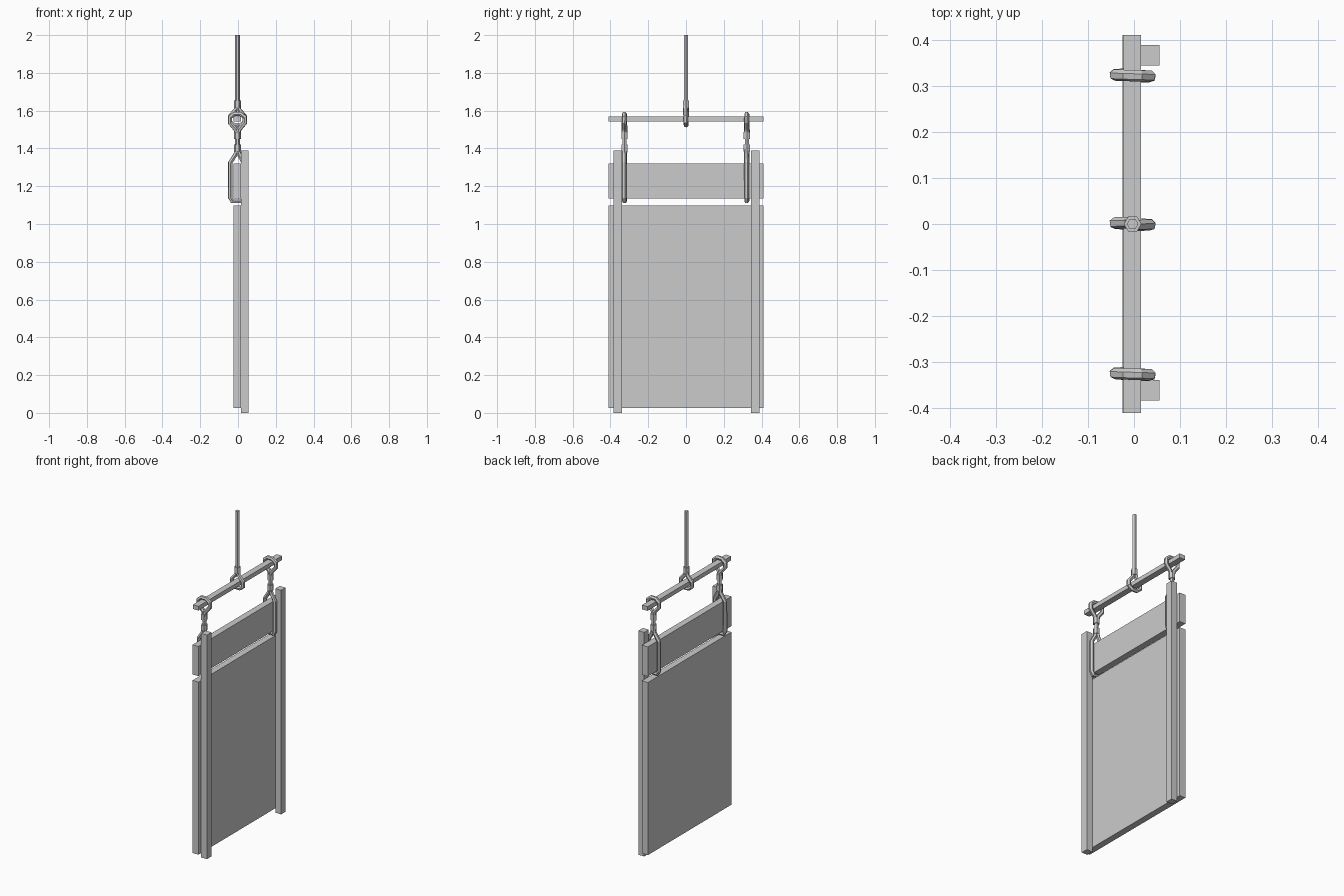
import bpy

if "Cube" in bpy.data.objects:
    bpy.data.objects.remove(bpy.data.objects["Cube"])


def box(name, x, y, z):
    bpy.ops.mesh.primitive_cube_add(
        size=1, location=[(a + b) / 2 for a, b in (x, y, z)])
    ob = bpy.context.object
    ob.name = name
    ob.scale = [b - a for a, b in (x, y, z)]
    bpy.ops.object.transform_apply(location=False, rotation=False, scale=True)
    return ob


def rope(name, points, radius=0.0125, closed=False):
    # six-sided faceted tube along a polyline
    cu = bpy.data.curves.new(name, 'CURVE')
    cu.dimensions = '3D'
    cu.bevel_depth = radius
    cu.bevel_resolution = 1
    cu.use_fill_caps = True
    sp = cu.splines.new('POLY')
    sp.points.add(len(points) - 1)
    for p, co in zip(sp.points, points):
        p.co = (*co, 1)
    sp.use_cyclic_u = closed
    sp.use_smooth = False
    ob = bpy.data.objects.new(name, cu)
    bpy.context.collection.objects.link(ob)
    return ob


def loop(name, y, profile, lean=0.004):
    # the two strands pass each other with a small sideways lean
    n = len(profile) - 1
    pts = [(x, y + lean * (1 - 2 * i / n), z) for i, (x, z) in enumerate(profile)]
    return rope(name, pts)


def sleeve(name, y, z0, z1):
    return rope(name, [(-0.003, y, z0), (-0.003, y, z1)], 0.019)


# boards
BOARD_X = (-0.025, 0.015)
box("main_panel", BOARD_X, (-0.41, 0.41), (0.027, 1.098))
box("top_plank", BOARD_X, (-0.41, 0.41), (1.135, 1.319))
box("spreader_bar", (-0.023, 0.015), (-0.41, 0.41), (1.542, 1.568))

# upright battens
for side, (y0, y1) in (("left", (-0.383, -0.339)), ("right", (0.344, 0.388))):
    box("batten_" + side, (0.015, 0.055), (y0, y1), (0.0, 1.39))

# central hanging rope with a loop under the bar
rope("hanging_rope", [(-0.003, 0, 1.63), (-0.003, 0, 2.0)])
sleeve("hanging_sleeve", 0, 1.615, 1.653)
loop("hanging_loop", 0, [
    (-0.005, 1.63), (-0.012, 1.605), (-0.042, 1.57), (-0.042, 1.54),
    (-0.02, 1.523), (0.014, 1.523), (0.036, 1.54), (0.036, 1.57),
    (0.006, 1.605), (-0.001, 1.63)])

# side ropes: loop over the bar, short link, loop around the plank
for side, y in (("left", -0.326), ("right", 0.322)):
    loop("bar_loop_" + side, y, [
        (-0.005, 1.475), (-0.012, 1.50), (-0.042, 1.535), (-0.042, 1.565),
        (-0.02, 1.583), (0.014, 1.583), (0.036, 1.565), (0.036, 1.535),
        (0.006, 1.50), (-0.001, 1.475)])
    sleeve("upper_sleeve_" + side, y, 1.45, 1.487)
    rope("link_rope_" + side, [(-0.003, y, 1.40), (-0.003, y, 1.46)])
    sleeve("lower_sleeve_" + side, y, 1.385, 1.42)
    loop("plank_loop_" + side, y, [
        (-0.006, 1.40), (-0.012, 1.37), (-0.041, 1.325), (-0.041, 1.14),
        (-0.03, 1.12), (0.019, 1.12), (0.03, 1.14), (0.03, 1.325),
        (0.005, 1.37), (-0.001, 1.40)], 0.003)
